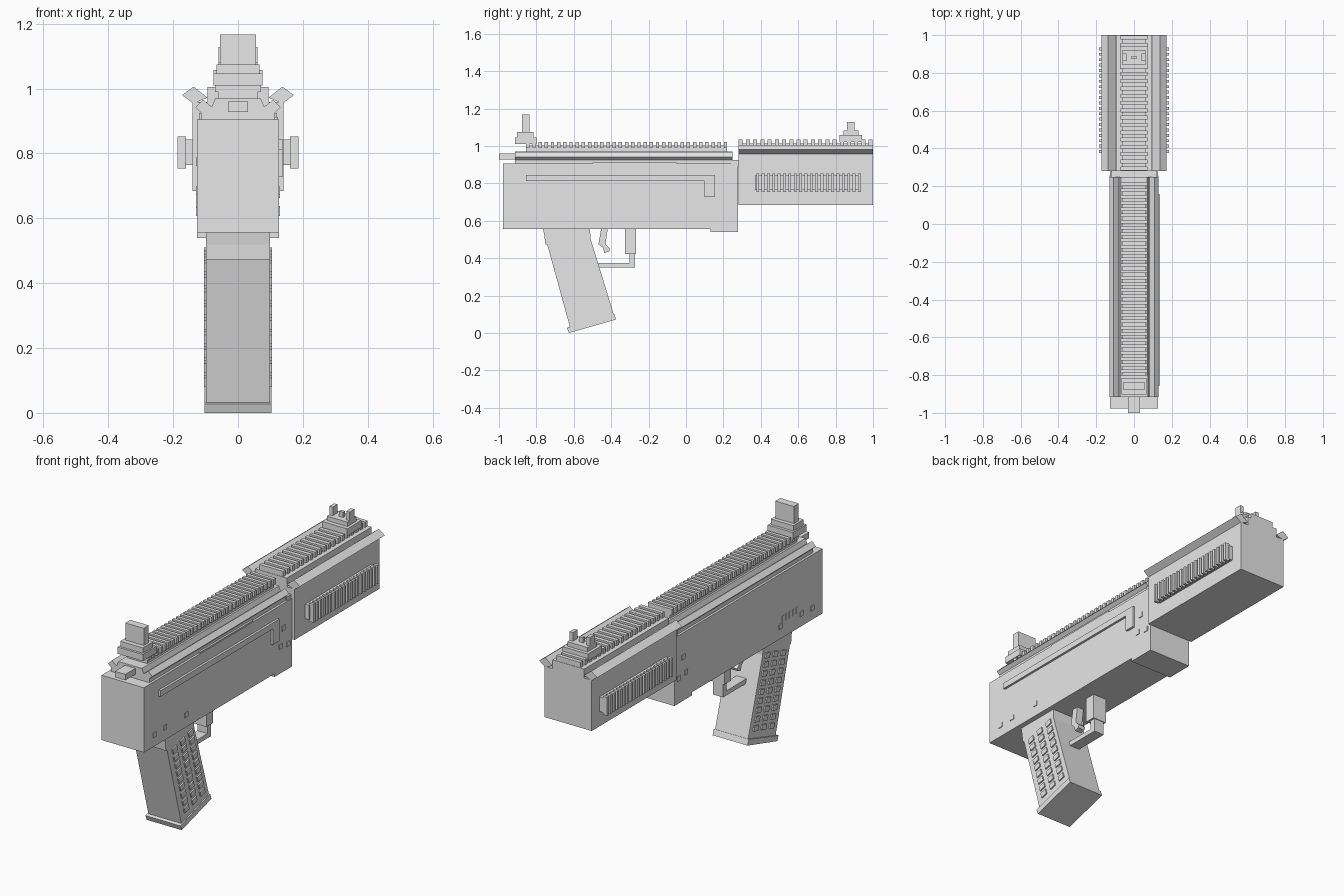
import bpy, bmesh, math
from mathutils import Matrix

grey = bpy.data.materials.new("plain_grey")
grey.diffuse_color = (0.8, 0.8, 0.8, 1)


def finish(name, bm):
    bmesh.ops.recalc_face_normals(bm, faces=bm.faces)
    me = bpy.data.meshes.new(name)
    bm.to_mesh(me)
    bm.free()
    me.materials.append(grey)
    ob = bpy.data.objects.new(name, me)
    bpy.context.collection.objects.link(ob)
    return ob


def add_box(bm, x, y, z, tilt=0):
    """Box from (min, max) ranges, optionally tilted about x round its centre."""
    c = [(a + b) / 2 for a, b in (x, y, z)]
    s = [b - a for a, b in (x, y, z)]
    m = Matrix.Translation(c) @ Matrix.Rotation(tilt, 4, 'X') @ Matrix.Diagonal((*s, 1))
    bmesh.ops.create_cube(bm, size=1, matrix=m)


def boxes(name, *items):
    bm = bmesh.new()
    for it in items:
        add_box(bm, *it)
    return finish(name, bm)


def add_prism(bm, pts, lo, hi, axis):
    """Extrude a 2D profile along x (points are y,z) or y (points are x,z)."""
    def co(p, t):
        return (t, p[0], p[1]) if axis == 'X' else (p[0], t, p[1])
    a = [bm.verts.new(co(p, lo)) for p in pts]
    b = [bm.verts.new(co(p, hi)) for p in pts]
    bm.faces.new(a)
    bm.faces.new(b[::-1])
    n = len(pts)
    for i in range(n):
        bm.faces.new((a[i], a[(i + 1) % n], b[(i + 1) % n], b[i]))


def prism(name, pts, lo, hi, axis='X'):
    bm = bmesh.new()
    add_prism(bm, pts, lo, hi, axis)
    return finish(name, bm)


def sym(w):
    return (-w, w)


# receiver body with lower lug
boxes("receiver", (sym(0.126), (-0.978, 0.279), (0.557, 0.905)),
      (sym(0.126), (0.13, 0.279), (0.54, 0.56)))
# top cover and neck joining the front housing
prism("top_cover", [(-0.114, 0.90), (0.114, 0.90), (0.114, 0.928), (0.08, 0.945),
                    (0.07, 0.97), (-0.07, 0.97), (-0.08, 0.945), (-0.114, 0.928)],
      -0.915, 0.248, 'Y')
boxes("cover_neck", (sym(0.12), (0.24, 0.29), (0.89, 0.925)))
boxes("port_plate", ((0.10, 0.124), (-0.5, -0.05), (0.90, 0.912)))
boxes("charging_knob", (sym(0.031), (-1.0, -0.90), (0.928, 0.96)))

# front housing
boxes("front_housing", (sym(0.14), (0.28, 1.0), (0.685, 0.958)),
      (sym(0.094), (0.28, 1.0), (0.95, 1.005)))

# slanted flaps along both top edges
for name, pts, lo, hi in (
        ("cover_flaps", [(0.112, 0.924), (0.131, 0.942), (0.108, 0.966), (0.08, 0.943)], -0.915, 0.248),
        ("housing_flaps", [(0.138, 0.954), (0.172, 0.98), (0.137, 1.006), (0.094, 0.972)], 0.28, 1.0)):
    bm = bmesh.new()
    for s in (-1, 1):
        add_prism(bm, [(s * x, z) for x, z in pts], lo, hi, 'Y')
    finish(name, bm)


# toothed rails
def rail(name, y0, y1, base, top, count, fill):
    pitch = (y1 - y0) / (count - 1 + fill)
    bm = bmesh.new()
    add_box(bm, sym(0.06), (y0, y1), (base, top - 0.02))
    for i in range(count):
        y = y0 + i * pitch
        add_box(bm, sym(0.071), (y, y + pitch * fill), (top - 0.032, top))
    finish(name, bm)


rail("rear_rail", -0.855, 0.22, 0.96, 1.022, 33, 0.55)
rail("front_rail", 0.282, 0.998, 1.0, 1.034, 19, 0.55)

# ribbed side panels of the front housing
bm = bmesh.new()
for s in (-1, 1):
    add_box(bm, sorted((s * 0.13, s * 0.164)), (0.37, 0.935), (0.765, 0.843))
    for i in range(20):
        y = 0.376 + i * 0.0286
        add_box(bm, sorted((s * 0.16, s * 0.186)), (y, y + 0.015), (0.753, 0.852))
finish("side_ribs", bm)

# L-shaped slide bar on the right side
prism("slide_bar", [(-0.855, 0.813), (0.1, 0.813), (0.1, 0.727), (0.155, 0.727),
                    (0.155, 0.845), (-0.855, 0.845)], 0.12, 0.138)

# small pins on both sides of the receiver
bm = bmesh.new()
for s in (-1, 1):
    for y, z in ((-0.89, 0.62), (-0.80, 0.625), (-0.62, 0.625),
                 (0.18, 0.685), (0.245, 0.675), (0.205, 0.775)):
        add_box(bm, sorted((s * 0.12, s * 0.13)), (y - 0.013, y + 0.013), (z - 0.013, z + 0.013))
# row of selector notches on the left
for i in range(5):
    y = -0.76 + i * 0.03
    add_box(bm, (-0.129, -0.12), (y - 0.006, y + 0.006), (0.64, 0.675))
finish("receiver_pins", bm)

# grip with base plate
prism("grip", [(-0.765, 0.56), (-0.757, 0.52), (-0.752, 0.473), (-0.742, 0.473), (-0.62, 0.03),
               (-0.385, 0.095), (-0.511, 0.505), (-0.513, 0.56)], -0.098, 0.098)
prism("grip_base", [(-0.637, 0.027), (-0.626, 0.0), (-0.374, 0.072), (-0.384, 0.102)], -0.104, 0.104)

# grip studs: three slanted columns on each side
tilt = math.radians(15.5)
d = (math.sin(tilt), -math.cos(tilt))
p = (math.cos(tilt), math.sin(tilt))
bm = bmesh.new()
for s in (-1, 1):
    for c in (-1, 0, 1):
        for r in range(9):
            u, v = c * 0.07, 0.06 + r * 0.046
            y = -0.63 + d[0] * v + p[0] * u
            z = 0.53 + d[1] * v + p[1] * u
            add_box(bm, sorted((s * 0.09, s * 0.105)), (y - 0.019, y + 0.019),
                    (z - 0.014, z + 0.014), tilt)
finish("grip_studs", bm)

# trigger and guard
prism("trigger", [(-0.453, 0.56), (-0.418, 0.56), (-0.43, 0.478), (-0.425, 0.468), (-0.405, 0.45),
                  (-0.412, 0.435), (-0.437, 0.428), (-0.443, 0.455), (-0.468, 0.475)], -0.02, 0.02)
boxes("trigger_guard", (sym(0.04), (-0.325, -0.268), (0.422, 0.56)),
      (sym(0.03), (-0.302, -0.272), (0.35, 0.43)),
      (sym(0.03), (-0.49, -0.272), (0.35, 0.375)))

# rear sight
boxes("rear_sight", (sym(0.075), (-0.915, -0.80), (1.01, 1.046)),
      (sym(0.067), (-0.903, -0.815), (1.04, 1.075)),
      (sym(0.055), (-0.878, -0.836), (1.07, 1.167)))
# front sight: stepped base, two ears and a post
boxes("front_sight", (sym(0.075), (0.82, 0.94), (1.02, 1.058)),
      (sym(0.06), (0.842, 0.922), (1.05, 1.082)),
      ((-0.06, -0.04), (0.862, 0.902), (1.08, 1.128)),
      ((0.04, 0.06), (0.862, 0.902), (1.08, 1.128)),
      (sym(0.012), (0.874, 0.89), (1.08, 1.11)))
